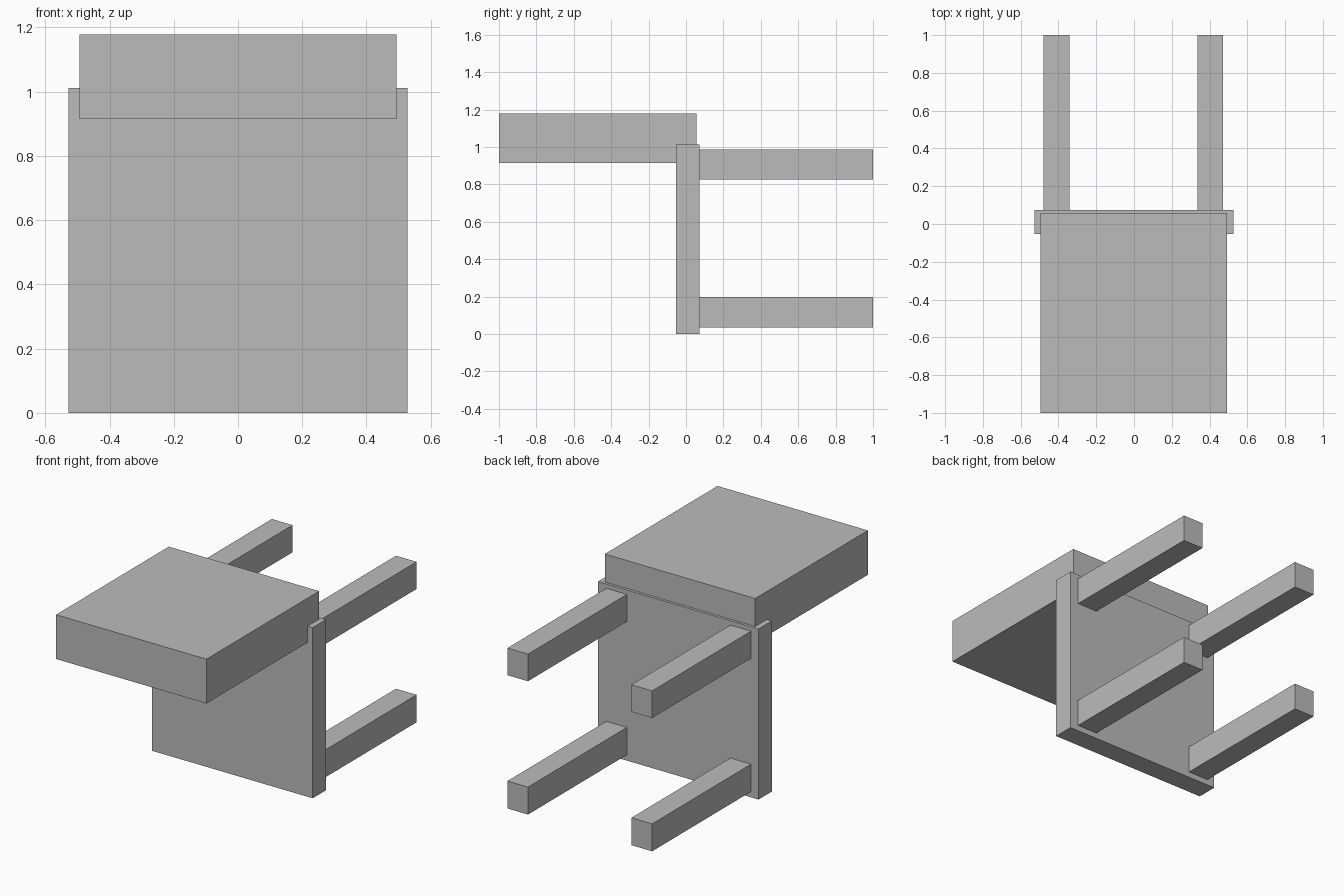
import bpy
from mathutils import Vector

if "Cube" in bpy.data.objects:
    bpy.data.objects.remove(bpy.data.objects["Cube"])

grey = bpy.data.materials.new("plain grey")
grey.diffuse_color = (0.5, 0.5, 0.5, 1.0)
grey.use_nodes = True
grey.node_tree.nodes["Principled BSDF"].inputs["Base Color"].default_value = grey.diffuse_color


def box(name, low, high):
    """Axis-aligned box between two corners."""
    low, high = Vector(low), Vector(high)
    bpy.ops.mesh.primitive_cube_add(size=1)
    ob = bpy.context.object
    ob.name = ob.data.name = name
    size, mid = high - low, (low + high) / 2
    for v in ob.data.vertices:
        v.co = Vector(a * b for a, b in zip(v.co, size)) + mid
    ob.data.materials.append(grey)
    return ob


# Chair lying on its back: upright seat panel, backrest toward the front
box("seat", (-0.527, -0.053, 0.0), (0.527, 0.073, 1.012))
box("backrest", (-0.494, -1.0, 0.915), (0.493, 0.057, 1.178))

# Four legs pointing to the rear
for side, x0, x1 in (("left", -0.478, -0.342), ("right", 0.337, 0.472)):
    for level, z0, z1 in (("lower", 0.034, 0.197), ("upper", 0.825, 0.986)):
        box(f"{level}_{side}_leg", (x0, 0.073, z0), (x1, 1.0, z1))
